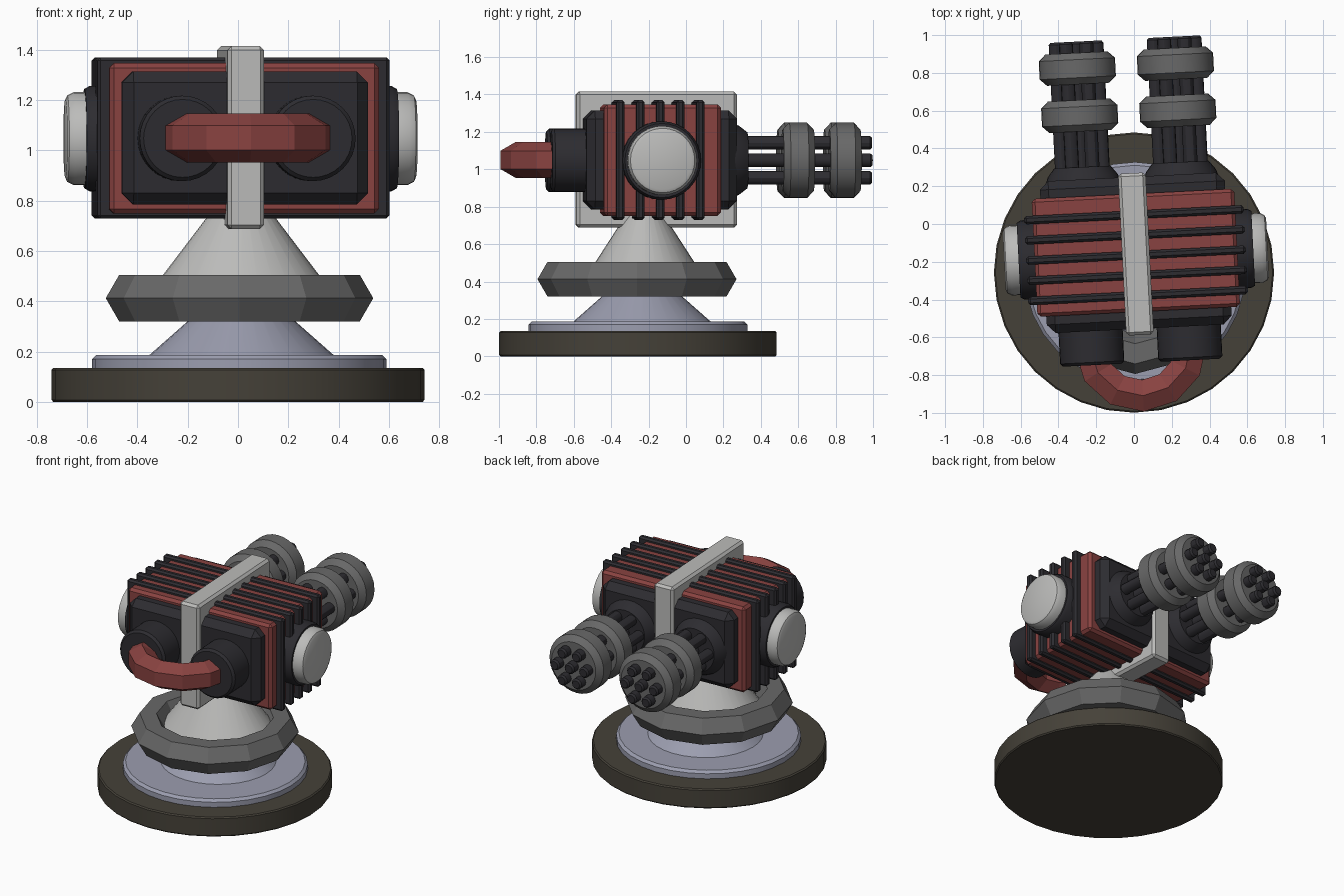
import bpy, bmesh
from math import sin, cos, pi, radians
from mathutils import Matrix, Vector

if "Cube" in bpy.data.objects:
    bpy.data.objects.remove(bpy.data.objects["Cube"])

def material(name, rgb):
    m = bpy.data.materials.new(name)
    m.diffuse_color = (*rgb, 1)
    m.use_nodes = True
    m.node_tree.nodes["Principled BSDF"].inputs["Base Color"].default_value = m.diffuse_color
    return m

RED = material("red_paint", (0.25, 0.055, 0.052))
BLACK = material("dark_metal", (0.026, 0.025, 0.03))
GREY = material("mid_grey", (0.14, 0.14, 0.14))
LIGHT = material("light_grey", (0.5, 0.5, 0.49))
BLUE = material("blue_grey", (0.33, 0.34, 0.43))
BROWN = material("brown_grey", (0.06, 0.053, 0.04))

T = Matrix.Translation
# The head is turned slightly on its stand
HEAD = T((0.01, -0.16, 0)) @ Matrix.Rotation(radians(2.9), 4, 'Z')
ALONG_Y = Matrix.Rotation(radians(-90), 4, 'X')   # local z -> +y

def finish(name, bm, mat, matrix, smooth=False):
    bm.transform(matrix)
    bmesh.ops.recalc_face_normals(bm, faces=bm.faces)
    me = bpy.data.meshes.new(name)
    bm.to_mesh(me)
    bm.free()
    me.materials.append(mat)
    if smooth:
        me.shade_smooth()
        me.set_sharp_from_angle(angle=radians(30))
    ob = bpy.data.objects.new(name, me)
    bpy.context.collection.objects.link(ob)
    return ob

def add_lathe(bm, profile, n, offset=(0, 0)):
    rings = [[bm.verts.new((offset[0] + r * cos(2 * pi * i / n),
                            offset[1] + r * sin(2 * pi * i / n), z))
              for i in range(n)] for r, z in profile]
    for a, b in zip(rings, rings[1:]):
        for i in range(n):
            j = (i + 1) % n
            bm.faces.new((a[i], a[j], b[j], b[i]))
    bm.faces.new(rings[0][::-1])
    bm.faces.new(rings[-1])

def lathe(name, profile, mat, matrix, n=32):
    bm = bmesh.new()
    add_lathe(bm, profile, n)
    return finish(name, bm, mat, matrix, True)

def box(name, lo, hi, bevel, mat):
    lo, hi = Vector(lo), Vector(hi)
    bm = bmesh.new()
    bmesh.ops.create_cube(bm, size=1)
    bm.transform(T((lo + hi) / 2) @ Matrix.Diagonal((*(hi - lo), 1)))
    bmesh.ops.bevel(bm, geom=bm.edges[:], offset=bevel, segments=1,
                    profile=0.5, affect='EDGES')
    return finish(name, bm, mat, HEAD)

def torus(name, major, minor, n, m, phase, mat, matrix, steps=None):
    """Low-poly ring; steps limits it to an open arc of that many segments."""
    bm = bmesh.new()
    count = n if steps is None else steps + 1
    rings = []
    for i in range(count):
        a = -pi + 2 * pi * i / n
        rings.append([bm.verts.new(((major + minor * cos(t)) * cos(a),
                                    (major + minor * cos(t)) * sin(a), minor * sin(t)))
                      for t in (phase + 2 * pi * k / m for k in range(m))])
    for i in range(n if steps is None else steps):
        a, b = rings[i], rings[(i + 1) % count]
        for k in range(m):
            l = (k + 1) % m
            bm.faces.new((a[k], b[k], b[l], a[l]))
    if steps is not None:
        bm.faces.new(rings[0])
        bm.faces.new(rings[-1])
    return finish(name, bm, mat, matrix)

# Stand: floor disc, plate, lower cone, collar, upper cone
STAND = T((0, -0.257, 0))
lathe("floor_disc", [(0.735, 0), (0.742, 0.008), (0.742, 0.127), (0.734, 0.135)], BROWN, STAND)
lathe("base_plate", [(0.585, 0.12), (0.585, 0.17), (0.568, 0.187)], BLUE, T((0.005, -0.257, 0)))
lathe("lower_cone", [(0.385, 0.17), (0.09, 0.43)], BLUE, T((0.014, -0.235, 0)))
torus("collar", 0.425, 0.107, 12, 6, 0, GREY, T((0.006, -0.262, 0.4125)))
lathe("upper_cone", [(0.375, 0.42), (0.04, 0.86)], LIGHT,
      T((0.012, -0.22, 0)) @ Matrix.Diagonal((1, 0.85, 1, 1)))

# Head housing: red shell, dark end panels, centre band, ribs
box("red_shell", (-0.537, -0.305, 0.75), (0.537, 0.32, 1.347), 0.018, RED)
box("end_panels", (-0.49, -0.395, 0.785), (0.49, 0.41, 1.315), 0.045, BLACK)
box("centre_band", (-0.073, -0.428, 0.688), (0.073, 0.43, 1.415), 0.016, LIGHT)
for i in range(5):
    y = (i - 2) * 0.107 - 0.005
    box(f"rib_{i + 1}", (-0.582, y - 0.022, 0.73), (0.582, y + 0.022, 1.37), 0.012, BLACK)

for s, side in ((-1, "left"), (1, "right")):
    # Round side hub and its light cap
    out = HEAD @ T((0, 0.0, 1.047)) @ Matrix.Rotation(s * pi / 2, 4, 'Y')
    lathe(f"{side}_hub", [(0.21, 0.5), (0.21, 0.6), (0.198, 0.622)], BLACK, out)
    lathe(f"{side}_hub_cap", [(0.185, 0.6), (0.185, 0.665), (0.172, 0.69), (0.155, 0.698)],
          LIGHT, out)

    # Socket that holds the handle
    gun = HEAD @ T((s * 0.26, 0, 1.048)) @ ALONG_Y
    lathe(f"{side}_handle_socket", [(0.12, -0.575), (0.155, -0.575), (0.17, -0.56),
                                    (0.17, -0.36)], BLACK, gun)

    # Rotary gun: mount, seven rods, two clamp rings
    lathe(f"{side}_gun_mount", [(0.2, 0.39), (0.185, 0.43), (0.15, 0.475)], BLACK, gun)
    bm = bmesh.new()
    rods = [(0, 0)] + [(0.108 * cos(k * pi / 3), 0.108 * sin(k * pi / 3)) for k in range(6)]
    for p in rods:
        add_lathe(bm, [(0.037, 0.4), (0.037, 1.128), (0.027, 1.14)], 12, p)
    finish(f"{side}_gun_barrels", bm, BLACK, gun, True)
    for i, y in enumerate((0.747, 0.997)):
        lathe(f"{side}_clamp_ring_{i + 1}",
              [(0.165, y - 0.083), (0.202, y - 0.048), (0.202, y + 0.048), (0.165, y + 0.083)],
              GREY, gun)

# Curved low-poly handle: half ring with hexagonal section
torus("handle", 0.268, 0.097, 12, 6, pi / 6, RED, HEAD @ T((0, -0.482, 1.05)), steps=6)
